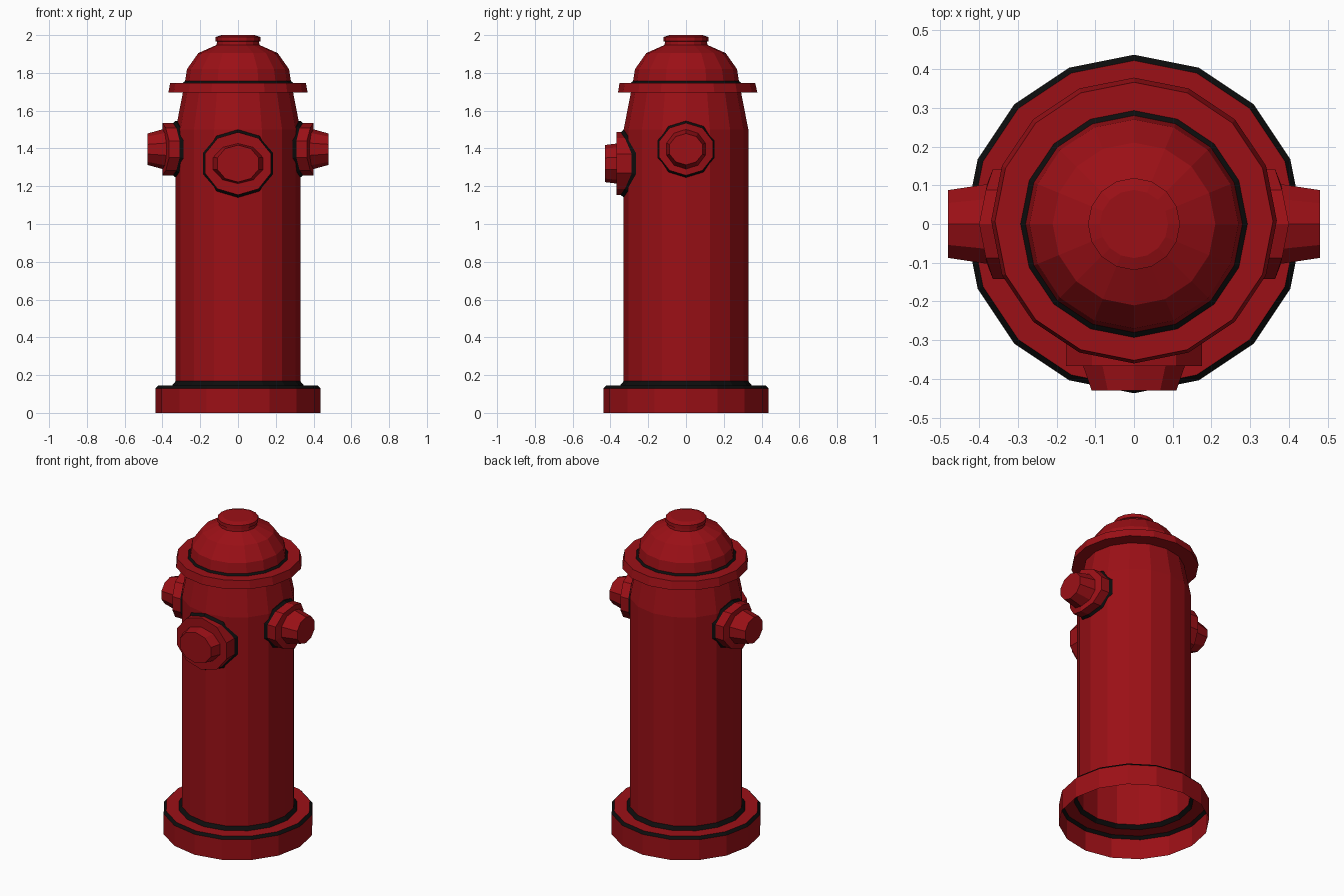
import bpy
from math import sin, cos, tan, pi, hypot, atan2

if "Cube" in bpy.data.objects:
    bpy.data.objects.remove(bpy.data.objects["Cube"])


def material(name, color):
    m = bpy.data.materials.new(name)
    m.diffuse_color = color
    m.use_nodes = True
    m.node_tree.nodes["Principled BSDF"].inputs["Base Color"].default_value = m.diffuse_color
    return m


RED = material("red_paint", (0.33, 0.005, 0.008, 1))
BLACK = material("black_trim", (0.004, 0.004, 0.004, 1))


def loft(name, rings, trim, tip=True):
    """Skin equal-sized rings; bands listed in trim are black."""
    n = len(rings[0])
    verts = [p for ring in rings for p in ring]
    faces, mats = [], []
    for k in range(len(rings) - 1):
        for i in range(n):
            j = (i + 1) % n
            faces.append((k * n + i, k * n + j, (k + 1) * n + j, (k + 1) * n + i))
            mats.append(1 if k in trim else 0)
    if tip:
        faces.append(tuple(range((len(rings) - 1) * n, len(rings) * n)))
        mats.append(0)
    me = bpy.data.meshes.new(name)
    me.from_pydata(verts, [], faces)
    me.materials.append(RED)
    me.materials.append(BLACK)
    me.polygons.foreach_set("material_index", mats)
    me.update()
    ob = bpy.data.objects.new(name, me)
    bpy.context.collection.objects.link(ob)
    return ob


# Hydrant shell: (radius, z, y shift), open underneath
SIDES = 16
R = 0.33
profile = [
    (0.437, 0, 0), (0.437, 0.13, 0), (0.422, 0.146, 0),           # base
    (0.348, 0.146, 0), (R, 0.168, 0),                             # foot trim
    (R, 1.50, 0), (0.292, 1.695, 0),                              # barrel
    (0.369, 1.695, 0.009), (0.359, 1.747, 0.007),                 # flange
    (0.293, 1.747, 0), (0.28, 1.757, 0),                          # dome trim
    (0.27, 1.82, 0), (0.21, 1.905, 0), (0.113, 1.948, 0),         # dome
    (0.112, 1.965, 0), (0.119, 1.968, 0), (0.119, 1.99, 0), (0.088, 2.0, 0),
]
shell = [[(r * cos(2 * pi * i / SIDES), r * sin(2 * pi * i / SIDES) + dy, z)
          for i in range(SIDES)] for r, z, dy in profile]
loft("hydrant_body", shell, {1, 3, 9})


def barrel_depth(u):
    """Distance from the axis to the faceted barrel wall at sideways offset u."""
    step = 2 * pi / SIDES
    k = 0
    while R * sin((k + 1) * step) < abs(u):
        k += 1
    u0, u1 = R * sin(k * step), R * sin((k + 1) * step)
    d0, d1 = R * cos(k * step), R * cos((k + 1) * step)
    return d0 + (d1 - d0) * (abs(u) - u0) / (u1 - u0)


def nozzle(name, place, spec):
    """spec rows: half width, half height, depth, whether depth follows the barrel."""
    rings = []
    for w, h, d, follow in spec:
        ring = []
        for i in range(10):
            a = pi / 2 + 2 * pi * i / 10
            u, v = w * cos(a), h * sin(a)
            ring.append(place(u, v, d + (barrel_depth(u) if follow else 0)))
        rings.append(ring)
    loft(name, rings, {0, 1})


# Front pumper outlet
nozzle("front_outlet", lambda u, v, d: (u, -d, 1.32 + v), [
    (0.196, 0.18, -0.03, True), (0.196, 0.18, 0.0, True), (0.184, 0.166, 0.015, True),
    (0.184, 0.166, 0.367, False), (0.138, 0.106, 0.367, False),
    (0.115, 0.098, 0.43, False)])

# Side hose outlets
for side, s in (("right", 1), ("left", -1)):
    nozzle(side + "_outlet", lambda u, v, d, s=s: (s * d, s * u, 1.396 + v), [
        (0.158, 0.15, -0.04, True), (0.158, 0.15, 0.0, True), (0.149, 0.139, 0.014, True),
        (0.149, 0.139, 0.07, True), (0.108, 0.105, 0.07, True),
        (0.092, 0.083, 0.48, False)])
